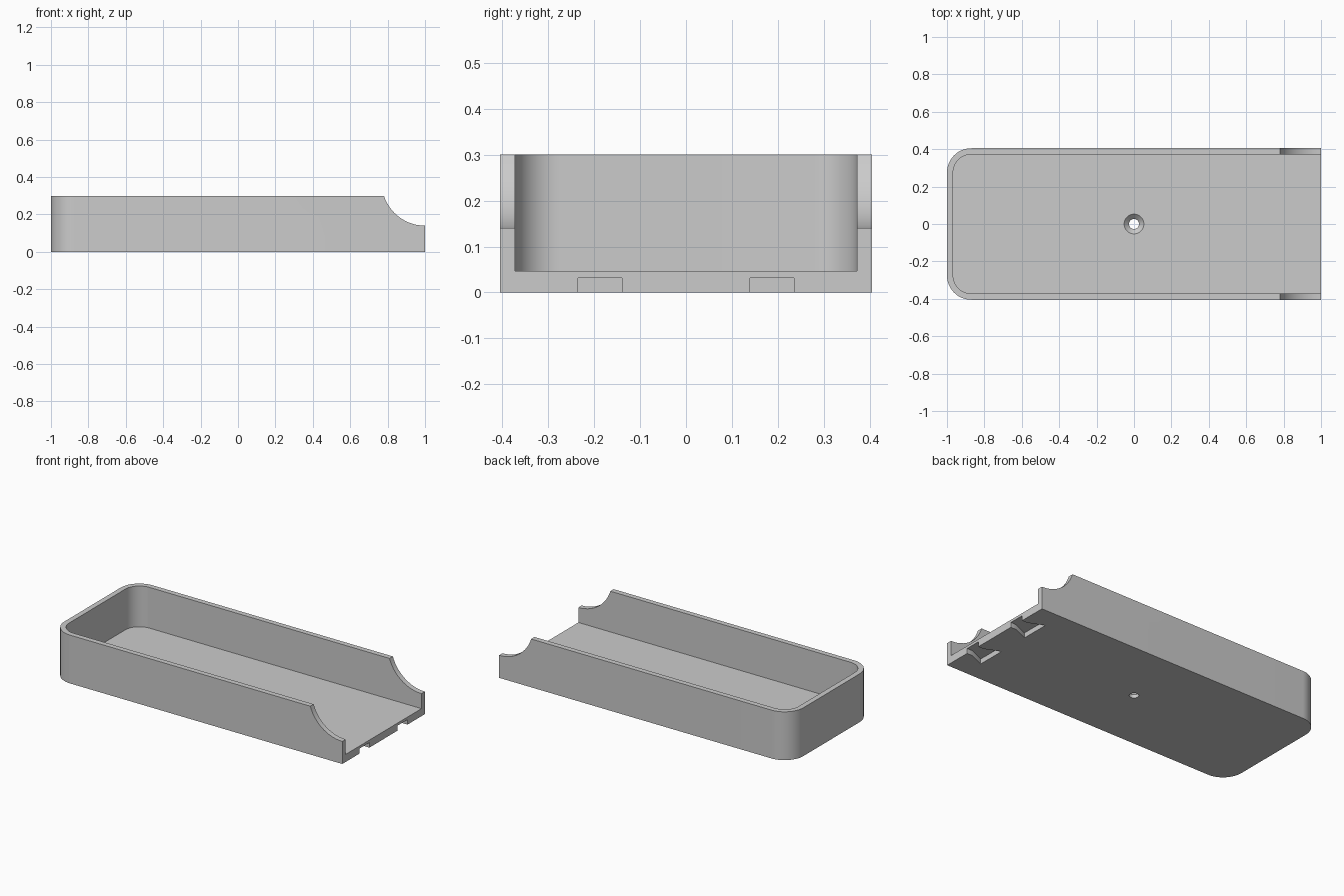
import bpy, bmesh, math
from mathutils import Matrix

default = bpy.data.objects.get("Cube")
if default:
    bpy.data.objects.remove(default, do_unlink=True)

LENGTH, HALF_W, HEIGHT = 1.0, 0.405, 0.30
WALL, FLOOR, CORNER = 0.033, 0.047, 0.13

grey = bpy.data.materials.new("light grey")
grey.use_nodes = True
colour = (0.6, 0.6, 0.6, 1)
grey.diffuse_color = colour
grey.node_tree.nodes["Principled BSDF"].inputs["Base Color"].default_value = colour


def finish(name, bm):
    bmesh.ops.recalc_face_normals(bm, faces=bm.faces)
    mesh = bpy.data.meshes.new(name)
    bm.to_mesh(mesh)
    bm.free()
    mesh.materials.append(grey)
    obj = bpy.data.objects.new(name, mesh)
    bpy.context.collection.objects.link(obj)
    return obj


def prism(name, outline, z0, z1):
    bm = bmesh.new()
    face = bm.faces.new([bm.verts.new((x, y, z0)) for x, y in outline])
    new = bmesh.ops.extrude_face_region(bm, geom=[face])["geom"]
    verts = [v for v in new if isinstance(v, bmesh.types.BMVert)]
    bmesh.ops.translate(bm, vec=(0, 0, z1 - z0), verts=verts)
    return finish(name, bm)


def cone(name, r0, r1, depth, matrix):
    bm = bmesh.new()
    bmesh.ops.create_cone(bm, cap_ends=True, segments=64, radius1=r0,
                          radius2=r1, depth=depth, matrix=matrix)
    return finish(name, bm)


def tray_outline(x0, x1, half, radius, steps=20):
    """Square at the open end, rounded at the closed end."""
    pts = [(x1, -half), (x1, half)]
    for side in (1, -1):
        for i in range(steps + 1):
            t = i / steps if side == 1 else 1 - i / steps
            a = t * math.pi / 2
            pts.append((x0 + radius - radius * math.sin(a),
                        side * (half - radius + radius * math.cos(a))))
    return pts


# Solid body
tray = prism("tray", tray_outline(-LENGTH, LENGTH, HALF_W, CORNER), 0, HEIGHT)

# Cavity, open at one end
cutters = [prism("cavity", tray_outline(-LENGTH + WALL, 1.2, HALF_W - WALL,
                                        CORNER - WALL), FLOOR, 0.5)]

# Curved scoops in the side walls at the open end
cutters.append(cone("scoop", 0.231, 0.231, 2, Matrix.Translation((1, 0, 0.371))
                    @ Matrix.Rotation(math.pi / 2, 4, "X")))

# Countersunk screw hole
cutters.append(cone("screw_hole", 0.027, 0.027, 0.4, Matrix.Identity(4)))
cutters.append(cone("countersink", 0.027, 0.079, 0.052,
                    Matrix.Translation((0, 0, FLOOR))))

# Flared locking slots under the open end
half_slot = [(1.1, 0.048), (0.963, 0.048), (0.868, 0.089)]
slot = half_slot + [(x, -y) for x, y in reversed(half_slot)]
for side in (-1, 1):
    cutters.append(prism("slot", [(x, y + side * 0.187) for x, y in slot],
                         -0.1, 0.031))

# Cut everything out of the body
bpy.ops.object.select_all(action="DESELECT")
bpy.context.view_layer.objects.active = tray
tray.select_set(True)
for cutter in cutters:
    cutter.hide_render = True
    mod = tray.modifiers.new(cutter.name, "BOOLEAN")
    mod.operation = "DIFFERENCE"
    mod.solver = "EXACT"
    mod.object = cutter
    bpy.ops.object.modifier_apply(modifier=mod.name)
    bpy.data.objects.remove(cutter, do_unlink=True)

bpy.ops.object.shade_smooth_by_angle(angle=math.radians(25))
